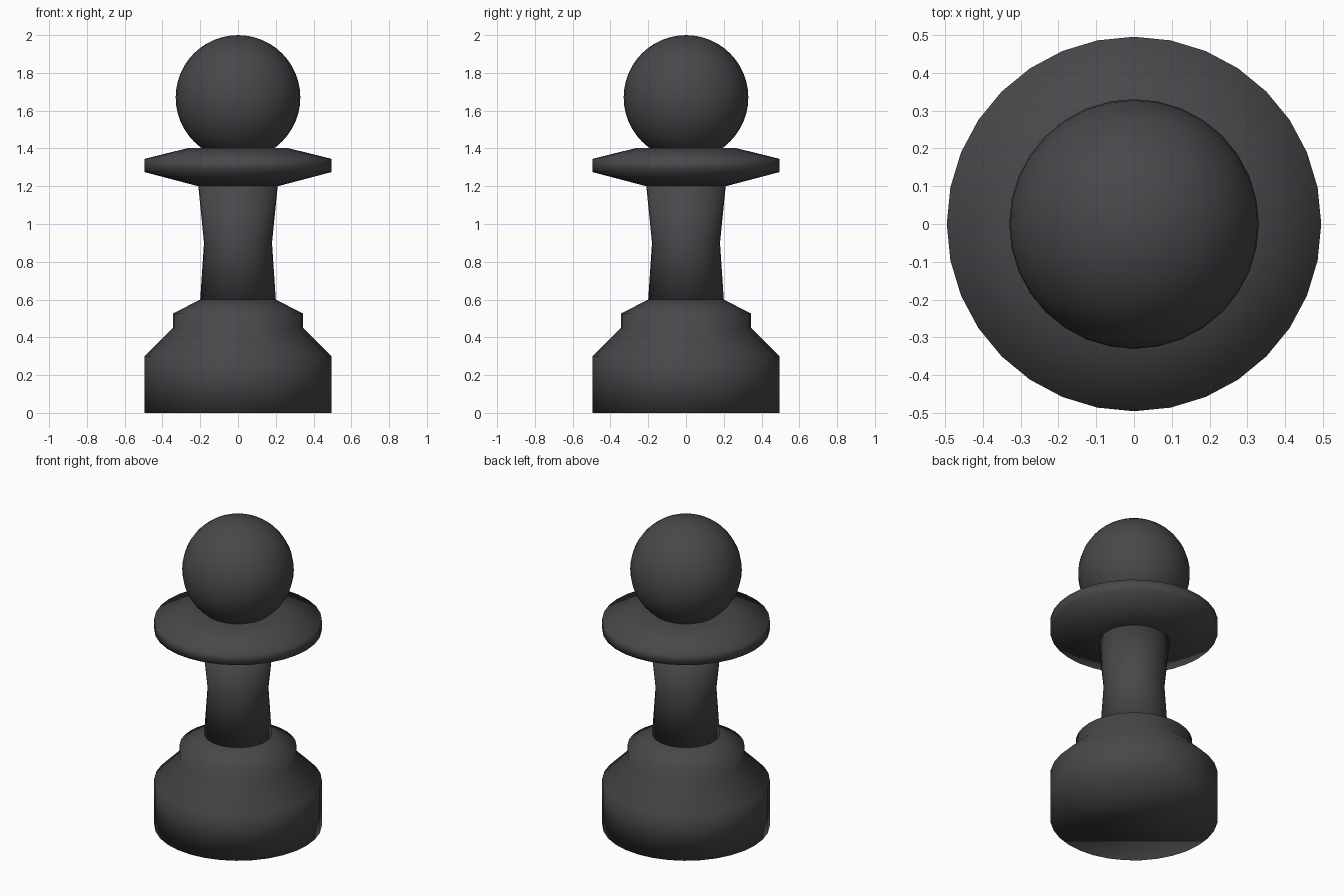
import bpy, bmesh, math

if "Cube" in bpy.data.objects:
    bpy.data.objects.remove(bpy.data.objects["Cube"])

SIDES = 32
mat = bpy.data.materials.new("charcoal")
mat.diffuse_color = (0.065, 0.064, 0.069, 1)
mat.use_nodes = True
mat.node_tree.nodes["Principled BSDF"].inputs["Base Color"].default_value = mat.diffuse_color


def finish(name, bm):
    bmesh.ops.recalc_face_normals(bm, faces=bm.faces)
    for f in bm.faces:
        f.smooth = True
    me = bpy.data.meshes.new(name)
    bm.to_mesh(me)
    bm.free()
    me.materials.append(mat)
    ob = bpy.data.objects.new(name, me)
    bpy.context.collection.objects.link(ob)
    return ob


def turned(name, profile):
    """Closed solid of revolution from (radius, height) pairs."""
    bm = bmesh.new()
    rings = []
    for r, z in profile:
        rings.append([bm.verts.new((r * math.cos(2 * math.pi * i / SIDES),
                                    r * math.sin(2 * math.pi * i / SIDES), z))
                      for i in range(SIDES)])
    for a, b in zip(rings, rings[1:]):
        for i in range(SIDES):
            j = (i + 1) % SIDES
            bm.faces.new((a[i], a[j], b[j], b[i]))
    bm.faces.new(rings[0][::-1])
    bm.faces.new(rings[-1])
    return finish(name, bm)


# Stepped foot
turned("base", [(0.495, 0), (0.495, 0.30), (0.345, 0.45), (0.345, 0.525), (0.20, 0.60)])
# Waisted column
turned("stem", [(0.20, 0.60), (0.18, 0.90), (0.21, 1.20)])
# Wide disc under the head
turned("collar", [(0.21, 1.20), (0.495, 1.275), (0.495, 1.345), (0.26, 1.403)])

# Ball on top
bm = bmesh.new()
bmesh.ops.create_uvsphere(bm, u_segments=32, v_segments=24, radius=0.33)
bmesh.ops.translate(bm, verts=bm.verts, vec=(0, 0, 1.67))
finish("head", bm)
